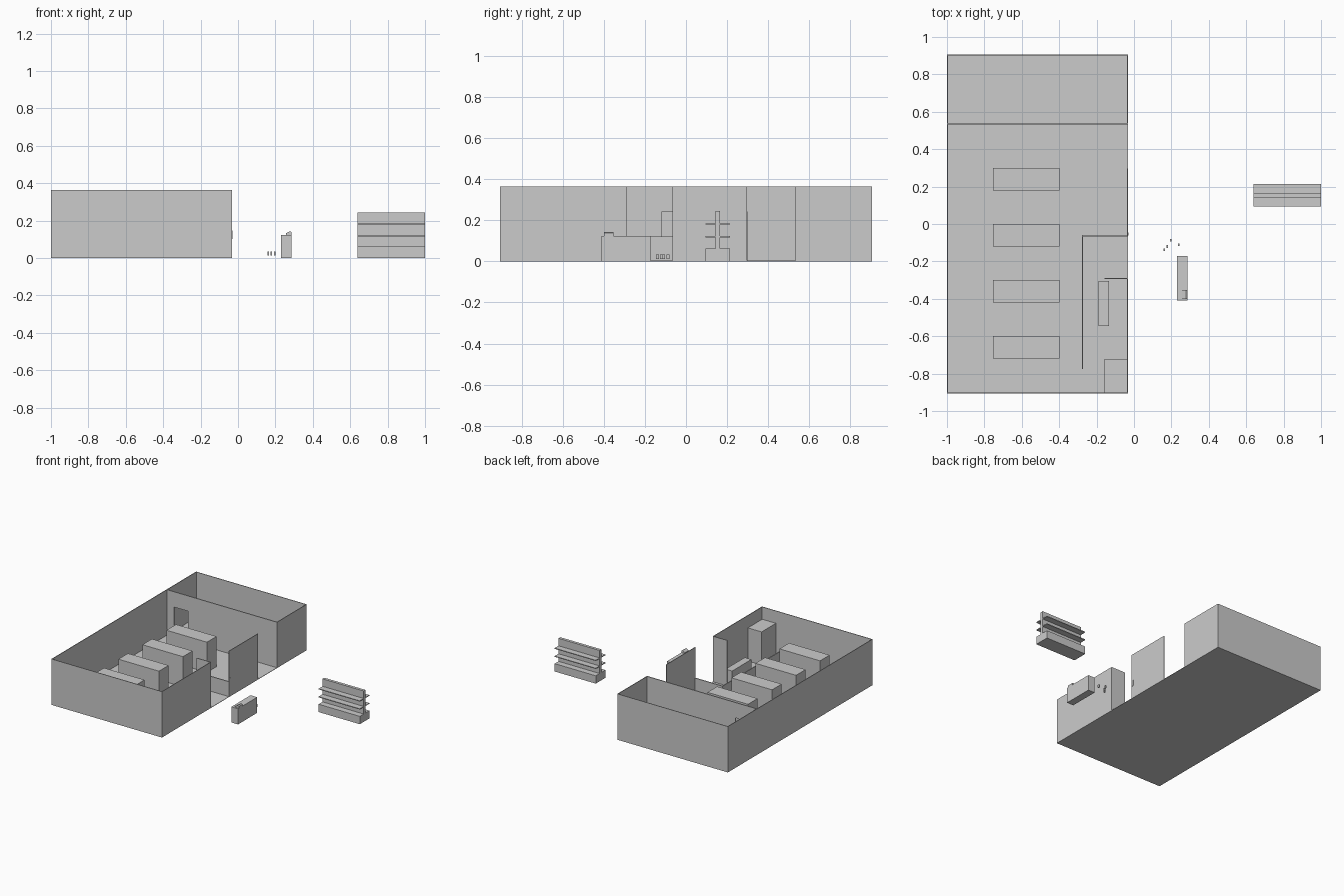
import bpy, bmesh

if "Cube" in bpy.data.objects:
    bpy.data.objects.remove(bpy.data.objects["Cube"])


def boxes(name, *specs):
    """One object from boxes given as (x0, x1, y0, y1, z0, z1)."""
    bm = bmesh.new()
    for x0, x1, y0, y1, z0, z1 in specs:
        vs = bmesh.ops.create_cube(bm, size=1)["verts"]
        for v in vs:
            v.co.x = x1 if v.co.x > 0 else x0
            v.co.y = y1 if v.co.y > 0 else y0
            v.co.z = z1 if v.co.z > 0 else z0
    return finish(name, bm)


def extrude_y(name, profile, y0, y1):
    """Prism from an x-z profile."""
    bm = bmesh.new()
    f = bm.faces.new([bm.verts.new((x, y0, z)) for x, z in profile])
    ext = bmesh.ops.extrude_face_region(bm, geom=[f])["geom"]
    for g in ext:
        if isinstance(g, bmesh.types.BMVert):
            g.co.y = y1
    bmesh.ops.recalc_face_normals(bm, faces=bm.faces)
    return finish(name, bm)


def finish(name, bm):
    me = bpy.data.meshes.new(name)
    bm.to_mesh(me)
    bm.free()
    ob = bpy.data.objects.new(name, me)
    bpy.context.collection.objects.link(ob)
    return ob


L, R, F, B = -1.0, -0.032, -0.905, 0.905   # building outline
H, T = 0.363, 0.005                        # wall height and thickness
Z = 0.003                                  # floor top
DOOR = 0.242

# Floor slab
boxes("floor", (L, R, F, B, 0, Z))

# Outer walls, with two gaps on the right side
boxes("west_wall", (L, L + T, F, B, Z, H))
boxes("front_wall", (L + T, R, F, F + T, Z, H))
boxes("back_wall", (L + T, R, B - T, B, Z, H))
for i, (y0, y1) in enumerate([(F + T, -0.293), (-0.065, 0.297), (0.532, B - T)]):
    boxes(f"east_wall_{i + 1}", (R - T, R, y0, y1, Z, H))

# Storeroom divider with doorway
d0, d1 = 0.533, 0.540
boxes("storeroom_wall",
      (L + T, -0.933, d0, d1, Z, H),
      (-0.933, -0.812, d0, d1, DOOR, H),
      (-0.812, R - T, d0, d1, Z, H))

# Entrance stub, low checkout barrier and entrance handle
boxes("entrance_stub_wall", (-0.157, R - T, -0.295, -0.289, Z, H))
boxes("checkout_barrier",
      (-0.279, -0.272, -0.775, -0.066, 0, 0.121),
      (-0.279, R, -0.066, -0.059, 0, 0.121))
boxes("entrance_handle", (R, R + 0.003, -0.062, -0.045, 0.10, 0.148))

# Aisle shelving blocks
for i in range(4):
    y = 0.24 - 0.30 * i
    boxes(f"aisle_block_{i + 1}", (-0.753, -0.398, y - 0.06, y + 0.06, Z, DOOR))

# Corner cabinet and inner counter
boxes("corner_cabinet", (-0.157, R - T, F + T, -0.721, Z, 0.265))
boxes("inner_counter", (-0.191, -0.133, -0.545, -0.304, Z, 0.124))

# Free-standing counter with a small sloped till
boxes("checkout_counter", (0.229, 0.287, -0.410, -0.170, 0, 0.124))
extrude_y("till", [(0.256, 0.124), (0.287, 0.124), (0.287, 0.138),
                   (0.278, 0.143), (0.256, 0.132)], -0.400, -0.353)

# Small loose goods
for i, (x, y) in enumerate([(0.163, -0.138), (0.177, -0.120),
                            (0.197, -0.087), (0.240, -0.110)]):
    boxes(f"small_item_{i + 1}", (x - 0.004, x + 0.004, y - 0.007, y + 0.007, 0.012, 0.034))

# Free-standing display rack: base, spine and two through shelves
boxes("rack_base", (0.64, 1.0, 0.094, 0.214, 0, 0.062))
boxes("rack_spine", (0.64, 1.0, 0.143, 0.166, 0.062, 0.244))
for i, z in enumerate((0.119, 0.182)):
    for side, (y0, y1) in {"front": (0.094, 0.143), "back": (0.166, 0.214)}.items():
        boxes(f"rack_shelf_{side}_{i + 1}", (0.64, 1.0, y0, y1, z - 0.003, z + 0.003))
